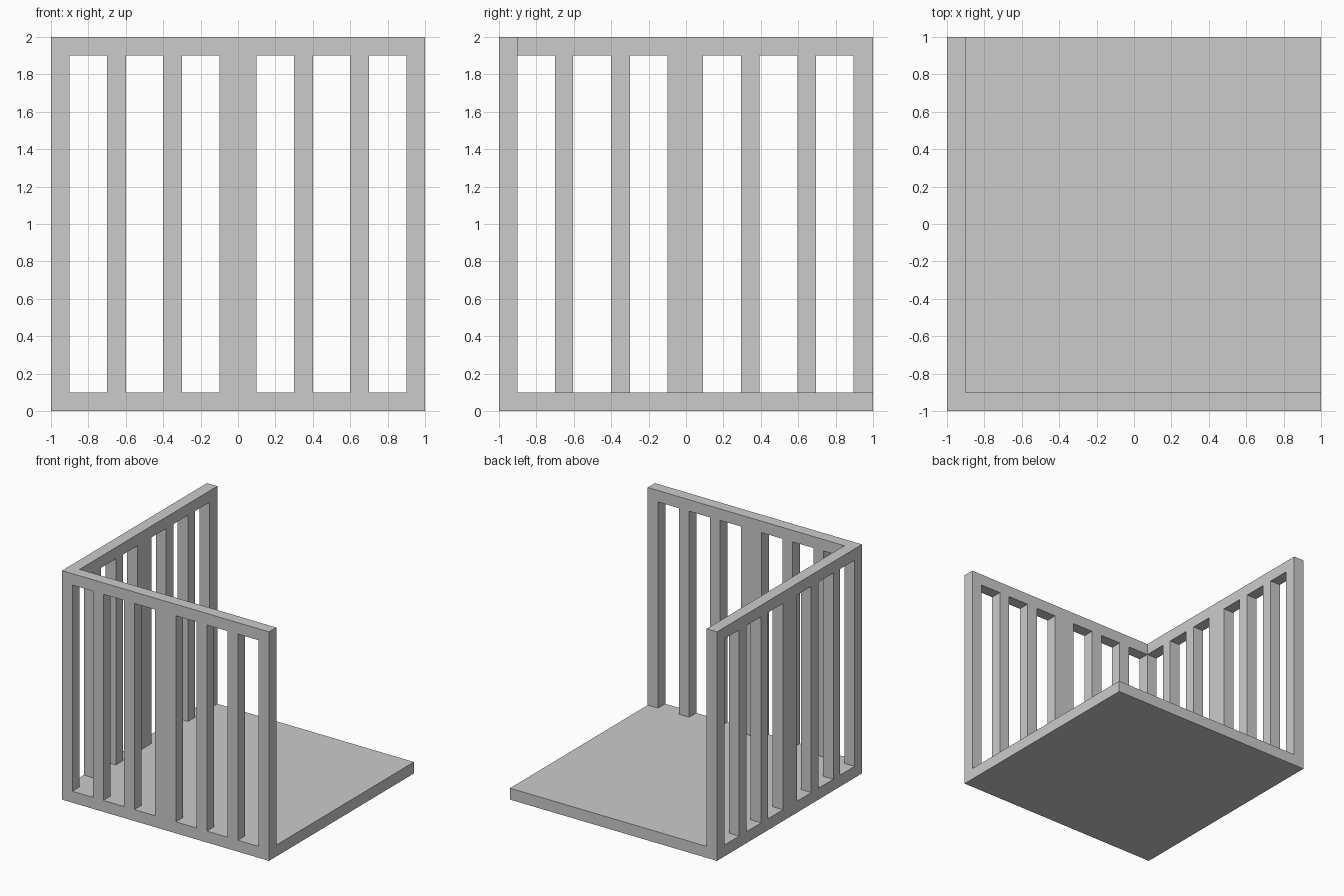
import bpy

if "Cube" in bpy.data.objects:
    bpy.data.objects.remove(bpy.data.objects["Cube"])

T = 0.1    # slab, rail and bar thickness
H = 2.0    # overall height


def box(name, x, y, z):
    """Box from (min, max) ranges on each axis."""
    bpy.ops.mesh.primitive_cube_add(size=1)
    ob = bpy.context.object
    ob.name = name
    for v in ob.data.vertices:
        v.co = [(r[0] + r[1]) / 2 + c * (r[1] - r[0])
                for c, r in zip(v.co, (x, y, z))]
    return ob


# Floor slab
box("floor", (-1, 1), (-1, 1), (0, T))

# Front wall: corner posts, thin bars, wide centre bar, top rail
front_bars = [(-1, -0.9), (-0.7, -0.6), (-0.4, -0.3), (-0.1, 0.1),
              (0.3, 0.4), (0.6, 0.7), (0.9, 1)]
for i, span in enumerate(front_bars):
    box(f"front_bar_{i}", span, (-1, -1 + T), (T, H - T))
box("front_top_rail", (-1, 1), (-1, -1 + T), (H - T, H))

# Left wall: shares the front corner post
left_bars = [(-0.7, -0.605), (-0.4, -0.3), (-0.1, 0.092),
             (0.295, 0.392), (0.595, 0.695), (0.895, 1)]
for i, span in enumerate(left_bars):
    box(f"left_bar_{i}", (-1, -1 + T), span, (T, H - T))
box("left_top_rail", (-1, -1 + T), (-1 + T, 1), (H - T, H))
